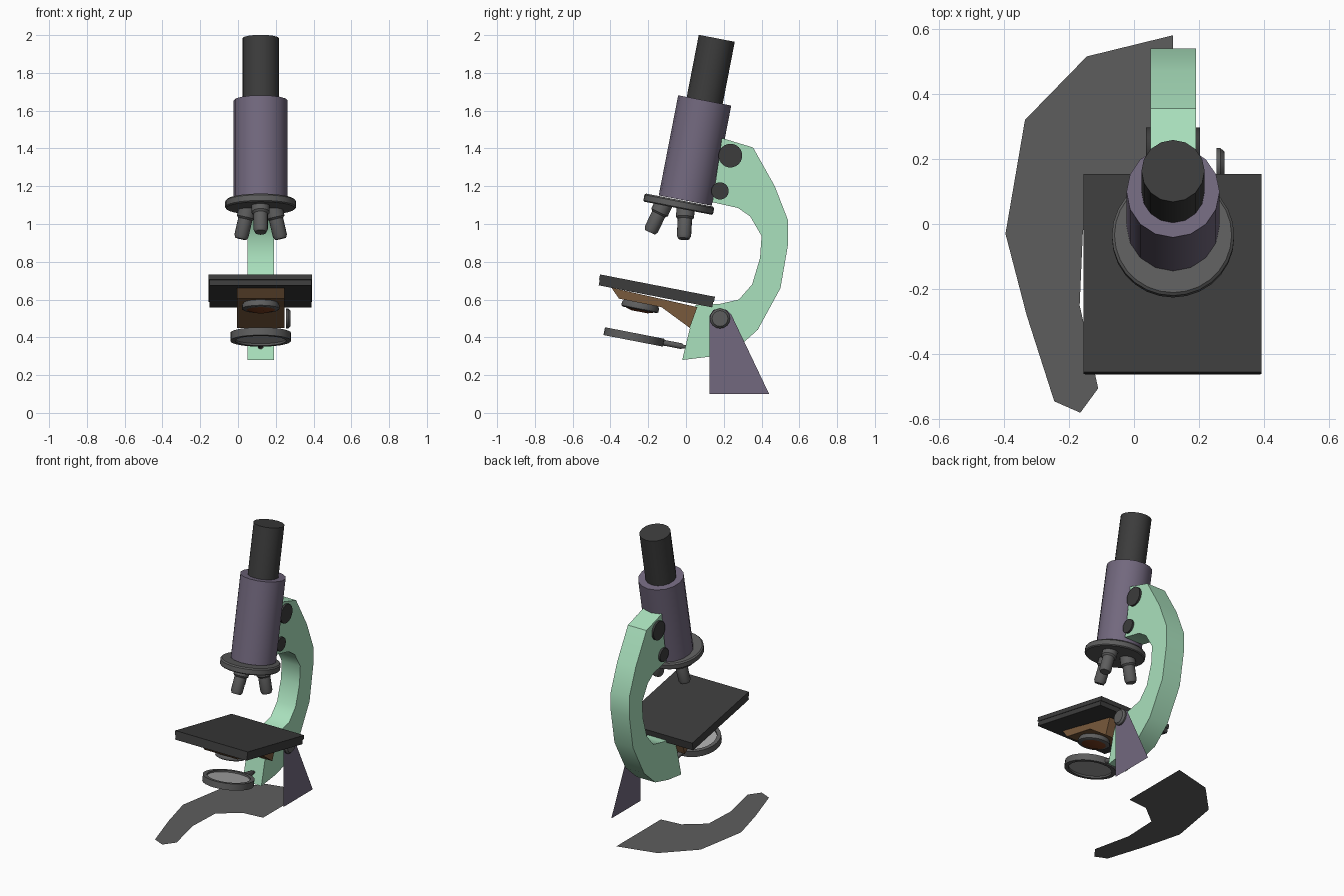
import bpy, bmesh
from math import sin, cos, pi, radians
from mathutils import Vector

if "Cube" in bpy.data.objects:
    bpy.data.objects.remove(bpy.data.objects["Cube"])

CX = 0.12                       # symmetry plane of the instrument
TILT = radians(11)              # whole upper body leans back
U = Vector((0, sin(TILT), cos(TILT)))     # along the tube
W = Vector((0, cos(TILT), -sin(TILT)))    # along the stage
X = Vector((1, 0, 0))


def mat(name, *rgb):
    m = bpy.data.materials.new(name)
    m.diffuse_color = (*rgb, 1)
    m.use_nodes = True
    m.node_tree.nodes["Principled BSDF"].inputs["Base Color"].default_value = m.diffuse_color
    return m


GREEN = mat("green_enamel", .40, .75, .51)
PURPLE = mat("purple_enamel", .17, .14, .21)
BLACK = mat("black", .045, .045, .045)
STEEL = mat("steel", .11, .11, .11)
BROWN = mat("brown", .19, .10, .045)
AMBER = mat("amber_lens", .20, .05, .015)
GLASS = mat("mirror_glass", .4, .4, .4)


def finish(name, bm, m, smooth=40):
    bmesh.ops.recalc_face_normals(bm, faces=bm.faces)
    me = bpy.data.meshes.new(name)
    bm.to_mesh(me)
    bm.free()
    ob = bpy.data.objects.new(name, me)
    bpy.context.collection.objects.link(ob)
    me.materials.append(m)
    bpy.ops.object.select_all(action='DESELECT')
    ob.select_set(True)
    bpy.context.view_layer.objects.active = ob
    bpy.ops.object.shade_smooth_by_angle(angle=radians(smooth))
    return ob


def lathe(name, base, axis, profile, m, n=16):
    """Capped solid of revolution; profile is (radius, height) along axis."""
    base, axis = Vector(base), Vector(axis).normalized()
    a = (axis.orthogonal() if abs(axis.x) > .5 else X - axis * axis.x).normalized()
    b = axis.cross(a)
    bm = bmesh.new()
    rings = []
    for r, h in profile:
        rings.append([bm.verts.new(base + axis * h + (a * cos(t) + b * sin(t)) * r)
                      for t in (2 * pi * i / n for i in range(n))])
    for p, q in zip(rings, rings[1:]):
        for i in range(n):
            j = (i + 1) % n
            bm.faces.new((p[i], p[j], q[j], q[i]))
    bm.faces.new(rings[0])
    bm.faces.new(rings[-1])
    return finish(name, bm, m)


def sheet(name, pts, m):
    bm = bmesh.new()
    bm.faces.new([bm.verts.new(p) for p in pts])
    return finish(name, bm, m)


def side_profile(name, pts, x0, x1, m, smooth=40):
    """Extrude a (y, z) outline across x."""
    bm = bmesh.new()
    f = bm.faces.new([bm.verts.new((x0, y, z)) for y, z in pts])
    new = bmesh.ops.extrude_face_region(bm, geom=[f])["geom"]
    bmesh.ops.translate(bm, vec=(x1 - x0, 0, 0),
                        verts=[v for v in new if isinstance(v, bmesh.types.BMVert)])
    return finish(name, bm, m, smooth)


# Half horseshoe foot and single upright, both thin sheets
sheet("foot", [(x, y, 0) for x, y in [
    (.12, .58), (-.145, .515), (-.335, .32), (-.395, -.03), (-.33, -.28),
    (-.245, -.545), (-.165, -.58), (-.11, -.505), (-.167, -.25),
    (-.157, -.02), (-.025, .085), (.12, .10)]], STEEL)
sheet("upright", [(.256, y, z) for y, z in [
    (.125, .10), (.44, .10), (.24, .52), (.215, .545), (.18, .555),
    (.145, .545), (.125, .515)]], PURPLE)
lathe("pivot_cap", (.254, .18, .50), X, [(.053, 0), (.053, .012), (.042, .024)], STEEL)

# Curved arm
side_profile("arm", [
    (.19, 1.455), (.355, 1.405), (.47, 1.20), (.54, 1.02), (.54, .89),
    (.50, .66), (.38, .44), (.26, .333), (.12, .297), (-.02, .28), (.05, .57),
    (.18, .577), (.28, .60), (.35, .68), (.392, .82), (.40, .937),
    (.34, 1.04), (.275, 1.085), (.14, 1.115)], .05, .19, GREEN)

# Focus knobs, through both sides of the arm
for name, y, z, r in [("coarse_knob", .235, 1.362, .063), ("fine_knob", .18, 1.175, .046)]:
    lathe(name, (.037, y, z), X, [(r, 0), (r, .166)], BLACK, 20)

# Tube and eyepiece
top = Vector((CX, .163, 1.983))
lathe("eyepiece", top, -U, [(.097, 0), (.097, .40)], BLACK)
lathe("body_tube", top - U * .335, -U, [(.143, 0), (.143, .54)], PURPLE)

# Revolving nosepiece with three splayed objectives
nose = Vector((CX, -.038, 1.106))
lathe("nosepiece", nose - U * .023, U, [(.182, 0), (.188, .006), (.188, .036), (.18, .044)], STEEL, 28)
for k in range(3):
    t = 2 * pi * k / 3
    radial = -W * cos(t) + X * sin(t)
    lathe(f"objective_{k + 1}", nose - U * .02 + radial * .08,
          -U * cos(radians(15)) + radial * sin(radians(15)),
          [(.048, -.012), (.048, .045), (.038, .055), (.038, .145), (.03, .162)], STEEL)

# Two-layer stage
front = Vector((0, -.455, .733))
for name, d0, d1, inset in [("stage_top", 0, .028, 0), ("stage_bottom", .028, .058, .004)]:
    pts = [front + W * w - U * d for w, d in
           [(inset, d0), (.62 - inset, d0), (.62 - inset, d1), (inset, d1)]]
    side_profile(name, [(p.y, p.z) for p in pts], -.155 + inset, .392 - inset, BLACK)

# Bracket below the stage
side_profile("stage_bracket", [
    (-.395, .663), (-.355, .605), (-.13, .56), (.02, .45), (.06, .56)],
    -.005, .245, BROWN, 20)

# Condenser with amber lens
cond = Vector((CX, -.243, .557))
lathe("condenser", cond - U * .012, U, [(.09, 0), (.1, .006), (.1, .024), (.085, .05)], STEEL, 20)
lathe("condenser_lens", cond - U * .022, U, [(.045, 0), (.082, .012)], AMBER, 20)

# Mirror with rim recessed on both faces, and its stalk
mir = Vector((CX, -.275, .402))
lathe("mirror_rim", mir, U, [(.135, -.008), (.135, -.021), (.161, -.021), (.161, .021),
                             (.135, .021), (.135, .008)], STEEL, 28)
lathe("mirror_glass", mir, U, [(.134, -.01), (.134, .01)], GLASS, 28)
lathe("mirror_stalk", mir + W * .155, W, [(.016, 0), (.016, .10), (.01, .11), (.01, .16)], STEEL, 10)
